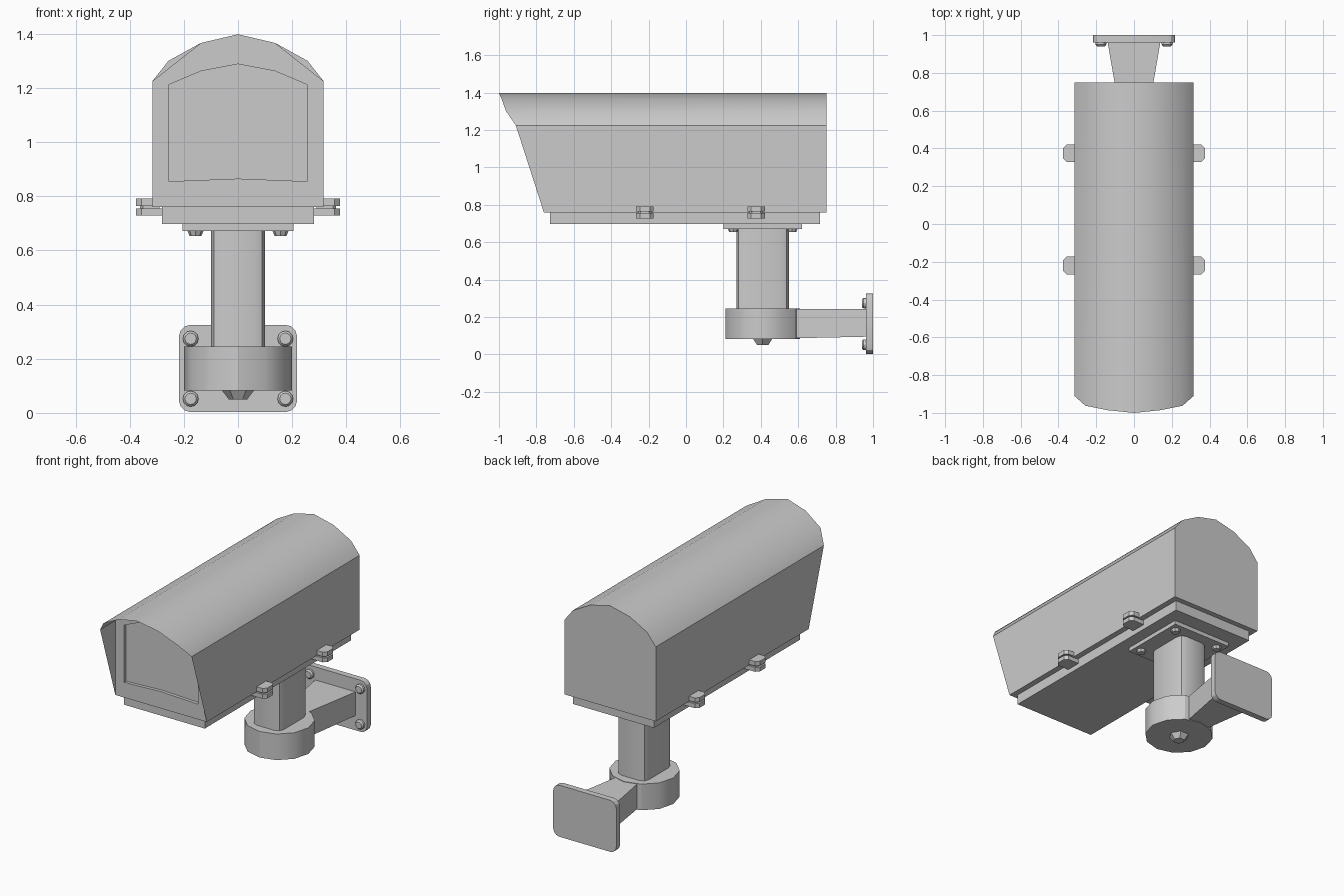
import bpy, bmesh, math
from mathutils import Matrix, Vector

if "Cube" in bpy.data.objects:
    bpy.data.objects.remove(bpy.data.objects["Cube"])

def finish(name, bm, smooth=30):
    bmesh.ops.recalc_face_normals(bm, faces=bm.faces)
    me = bpy.data.meshes.new(name)
    bm.to_mesh(me)
    bm.free()
    ob = bpy.data.objects.new(name, me)
    bpy.context.collection.objects.link(ob)
    bpy.ops.object.select_all(action='DESELECT')
    ob.select_set(True)
    bpy.context.view_layer.objects.active = ob
    bpy.ops.object.shade_smooth_by_angle(angle=math.radians(smooth))
    return ob

def box(name, lo, hi, axis=None, round_=0.0, segs=2, pick=None):
    """Box from lo to hi; edges parallel to axis are rounded."""
    bm = bmesh.new()
    bmesh.ops.create_cube(bm, size=1)
    for v in bm.verts:
        v.co = Vector([lo[i] + (v.co[i] + .5) * (hi[i] - lo[i]) for i in range(3)])
    if axis is not None:
        es = []
        for e in bm.edges:
            d = e.verts[1].co - e.verts[0].co
            mid = (e.verts[0].co + e.verts[1].co) / 2
            if abs(d[axis]) > .99 * d.length and (pick is None or pick(mid)):
                es.append(e)
        bmesh.ops.bevel(bm, geom=es, offset=round_, segments=segs, profile=.5, affect='EDGES')
    return finish(name, bm)

def cone(name, r1, r2, base, height, sides, direction, spin=0.0):
    """Frustum that starts at base and runs along direction."""
    bm = bmesh.new()
    rot = Vector((0, 0, 1)).rotation_difference(Vector(direction)).to_matrix().to_4x4()
    m = (Matrix.Translation(base) @ rot @ Matrix.Translation((0, 0, height / 2))
         @ Matrix.Rotation(spin, 4, 'Z'))
    bmesh.ops.create_cone(bm, cap_ends=True, segments=sides, radius1=r1, radius2=r2,
                          depth=height, matrix=m)
    return finish(name, bm)

# Housing: arched skin with a raked hood over an upright front panel
half = [(.316, .76, -.76), (.316, 1.225, -.91), (.257, 1.30, -.962), (.137, 1.366, -.986)]
arch = half + [(0, 1.398, -1)] + [(-x, z, y) for x, z, y in reversed(half)]
n = len(arch)
PANEL = -.76
bm = bmesh.new()
hood = [bm.verts.new((x, y, z)) for x, z, y in arch]
rear = [bm.verts.new((x, .75, z)) for x, z, y in arch]
for i in range(n - 1):
    bm.faces.new((hood[i], hood[i + 1], rear[i + 1], rear[i]))
bm.faces.new(rear)
bm.faces.new((hood[0], rear[0], rear[-1], hood[-1]))
finish("housing_cover", bm)

# Front panel with a recessed window
win_half = [(.255, .855), (.255, 1.212), (.137, 1.262)]
win = win_half + [(0, 1.288)] + [(-x, z) for x, z in reversed(win_half)] + [(0, .865)]
rim = [(.316, .76), (.316, 1.225), (.137, 1.366), (0, 1.398),
       (-.137, 1.366), (-.316, 1.225), (-.316, .76), (0, .76)]
bm = bmesh.new()
ring = [[bm.verts.new((x, y, z)) for x, z in pts]
        for pts, y in ((rim, PANEL), (win, PANEL), (win, PANEL + .02))]
for a, b in zip(ring, ring[1:]):
    for i in range(8):
        j = (i + 1) % 8
        bm.faces.new((a[i], a[j], b[j], b[i]))
bm.faces.new(ring[2])
finish("front_panel", bm, 20)

# Base tray
box("base_tray", (-.28, -.728, .697), (.28, .717, .76))

# Latches: two clamped tabs with a short neck
for s in (-1, 1):
    for y in (-.22, .375):
        def tab(name, x0, x1, z0, z1, w, r):
            xs = sorted((s * x0, s * x1))
            box(name, (xs[0], y - w, z0), (xs[1], y + w, z1), 2, r, 1,
                lambda m: abs(m.x) > (x0 + x1) / 2)
        tab("latch_lower", .27, .376, .728, .755, .047, .02)
        tab("latch_upper", .30, .376, .764, .792, .047, .02)
        tab("latch_neck", .29, .362, .75, .77, .035, .012)

# Mounting flange, bolts and post
PY = .41
box("mount_flange", (-.205, PY - .21, .672), (.205, PY + .21, .70))
for sx in (-1, 1):
    for sy in (-1, 1):
        cone("flange_bolt", .03, .022, (sx * .157, PY + sy * .157, .674), .02, 8, (0, 0, -1))
box("post", (-.1, PY - .14, .23), (.1, PY + .14, .675), 2, .04, 2)

# Swivel collar and nut
cone("swivel_collar", .2, .2, (0, PY, .083), .163, 12, (0, 0, 1))
cone("swivel_nut", .06, .034, (0, PY, .084), .034, 6, (0, 0, -1))

# Arm flaring towards the wall
bm = bmesh.new()
sec = [[bm.verts.new((sx * w, y, z)) for sx, z in ((-1, zb), (1, zb), (1, .243), (-1, .243))]
       for y, w, zb in ((.5, .06, .085), (.965, .14, .095))]
for i in range(4):
    j = (i + 1) % 4
    bm.faces.new((sec[0][i], sec[0][j], sec[1][j], sec[1][i]))
bm.faces.new(sec[0])
bm.faces.new(sec[1])
finish("wall_arm", bm)

# Wall plate and bolts
box("wall_plate", (-.218, .962, .003), (.218, 1, .325), 1, .042, 3)
for sx in (-1, 1):
    for z in (.052, .274):
        cone("wall_bolt", .029, .029, (sx * .175, .965, z), .015, 12, (0, -1, 0))
        cone("wall_bolt_head", .029, .021, (sx * .175, .95, z), .009, 12, (0, -1, 0))
